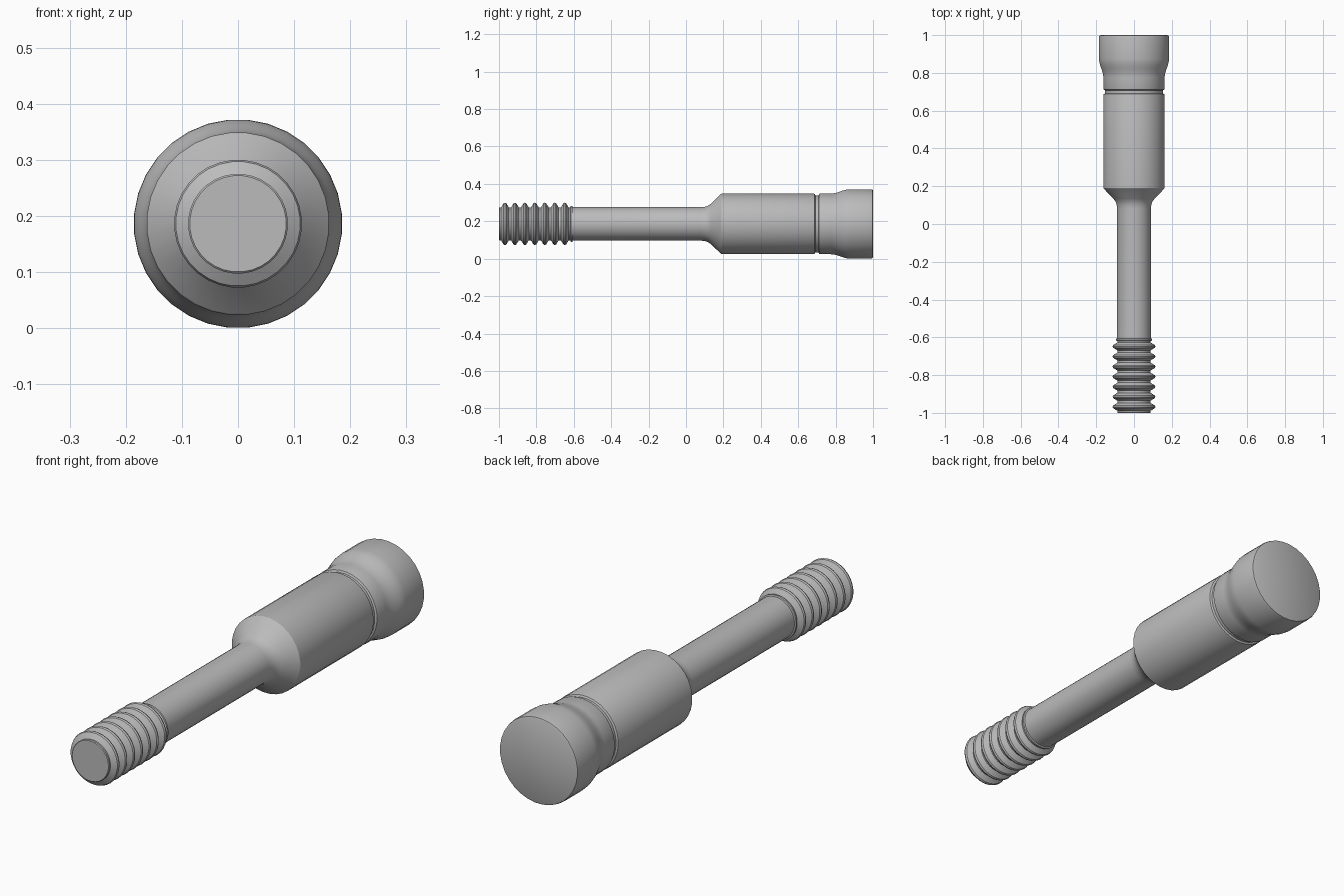
import bpy, bmesh
from math import sin, cos, pi, radians

SIDES = 32
AXIS_Z = 0.186          # height of the turning axis

cube = bpy.data.objects.get("Cube")
if cube:
    bpy.data.objects.remove(cube, do_unlink=True)

steel = bpy.data.materials.new("grey steel")
steel.use_nodes = True
GREY = (0.5, 0.5, 0.5, 1)
steel.diffuse_color = GREY
steel.node_tree.nodes["Principled BSDF"].inputs["Base Color"].default_value = GREY


def lathe(name, profile, cap_front=False, cap_back=False):
    """Turn a (y, radius) profile around the long axis."""
    bm = bmesh.new()
    rings = []
    for y, r in profile:
        angles = [2 * pi * (i + 0.5) / SIDES for i in range(SIDES)]
        rings.append([bm.verts.new((r * cos(a), y, AXIS_Z + r * sin(a))) for a in angles])
    for a, b in zip(rings, rings[1:]):
        for i in range(SIDES):
            j = (i + 1) % SIDES
            bm.faces.new((a[i], b[i], b[j], a[j]))
    if cap_front:
        bm.faces.new(rings[0])
    if cap_back:
        bm.faces.new(list(reversed(rings[-1])))
    mesh = bpy.data.meshes.new(name)
    bm.to_mesh(mesh)
    bm.free()
    mesh.materials.append(steel)
    obj = bpy.data.objects.new(name, mesh)
    bpy.context.collection.objects.link(obj)
    bpy.ops.object.select_all(action='DESELECT')
    obj.select_set(True)
    bpy.context.view_layer.objects.active = obj
    bpy.ops.object.shade_smooth_by_angle(angle=radians(32))
    return obj


# Threaded tip: seven rounded ridges between narrow roots
ROOT, CREST, PITCH = 0.088, 0.114, 0.0533
thread = [(-1, 0.086), (-0.997, 0.089)]
for k in range(7):
    y = -0.968 + k * PITCH
    thread += [(y - 0.021, ROOT), (y - 0.007, CREST - 0.003), (y, CREST),
               (y + 0.007, CREST - 0.003), (y + 0.021, ROOT)]
# Small collar where the thread ends
thread += [(-0.62, ROOT), (-0.616, 0.096), (-0.608, 0.096), (-0.606, 0.09)]
lathe("threaded_tip", thread, cap_front=True)

# Slim shank with a fillet into the shoulder cone
lathe("shank", [(-0.606, 0.09), (0.08, 0.09), (0.1, 0.092), (0.118, 0.098),
                (0.134, 0.109), (0.187, 0.161)])

# Cylindrical body
lathe("body", [(0.187, 0.161), (0.19, 0.163), (0.682, 0.163), (0.688, 0.161),
               (0.692, 0.153)])

# Narrow groove between body and head
lathe("groove", [(0.692, 0.153), (0.708, 0.153)])

# Flared head with a softened rim
flare = [(0.775 + 0.1 * t / 8, 0.163 + 0.0115 * (1 - cos(pi * t / 8))) for t in range(9)]
lathe("head", [(0.708, 0.153), (0.712, 0.161), (0.718, 0.163)] + flare +
      [(0.99, 0.186), (0.997, 0.184), (1, 0.178)], cap_back=True)
